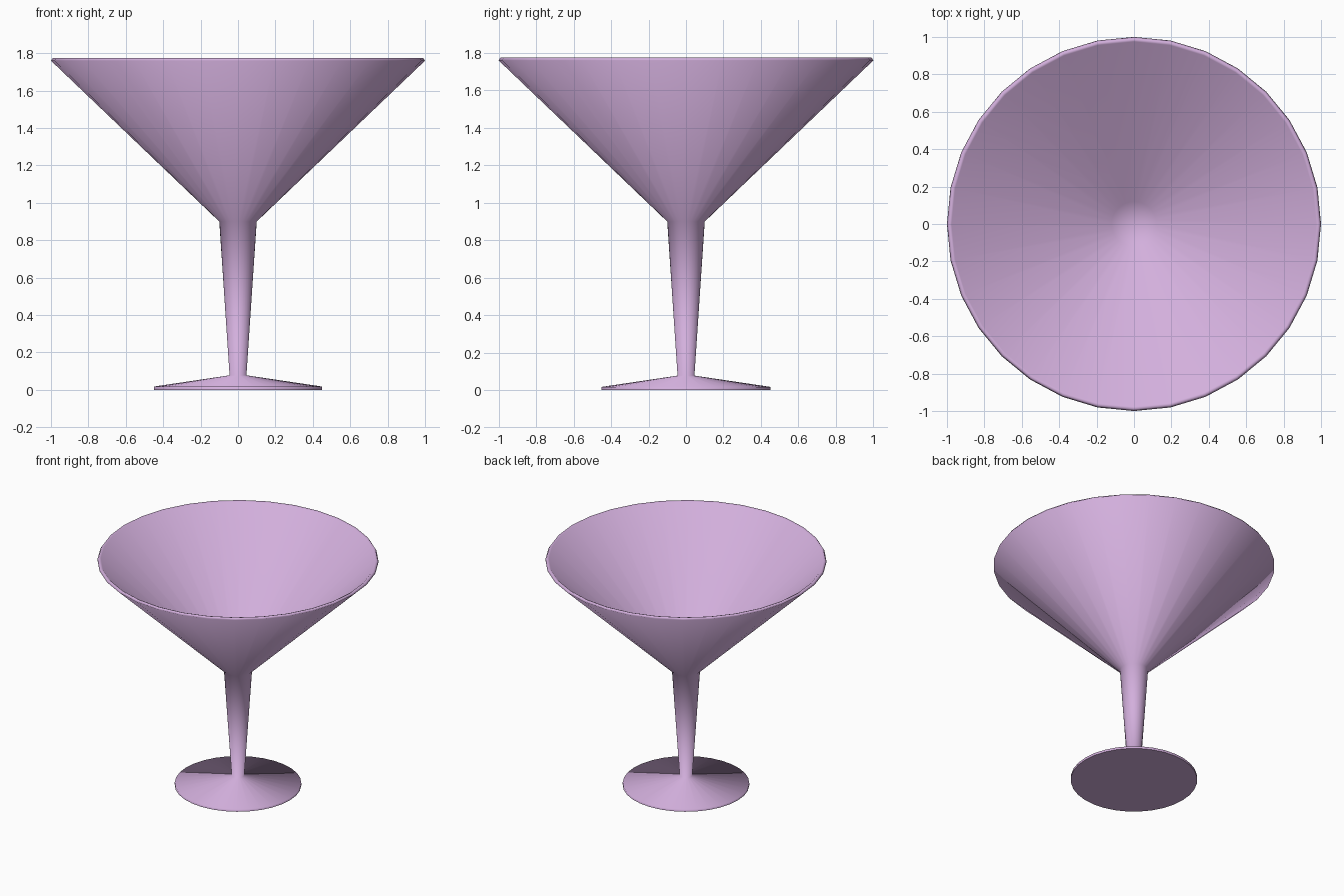
import bpy
import bmesh
import math

SEGMENTS = 32

cube = bpy.data.objects.get("Cube")
if cube:
    bpy.data.objects.remove(cube, do_unlink=True)

# Single flat colour
lilac = bpy.data.materials.new("lilac")
lilac.use_nodes = True
colour = (0.65, 0.43, 0.72, 1)
lilac.diffuse_color = colour
lilac.node_tree.nodes["Principled BSDF"].inputs["Base Color"].default_value = colour

# Half section as (radius, height), from under the foot to the inside of the bowl
foot = [(0, 0), (0.45, 0), (0.45, 0.018)]
stem = [(0.045, 0.078), (0.1, 0.9)]
rim = [(1.0, 1.76), (0.99, 1.775), (0.975, 1.77)]
bowl_inside = [(0.12, 0.95), (0, 0.925)]
profile = foot + stem + rim + bowl_inside

# Turn the section around the vertical axis
bm = bmesh.new()
verts = [bm.verts.new((r, 0, z)) for r, z in profile]
edges = [bm.edges.new(pair) for pair in zip(verts, verts[1:])]
bmesh.ops.spin(bm, geom=verts + edges, cent=(0, 0, 0), axis=(0, 0, 1),
               angle=math.tau, steps=SEGMENTS, use_merge=True)
bmesh.ops.remove_doubles(bm, verts=bm.verts, dist=0.0005)
bmesh.ops.recalc_face_normals(bm, faces=bm.faces)

# Smooth everywhere except the crease around the underside of the foot
for face in bm.faces:
    face.smooth = True
for edge in bm.edges:
    on_floor = [abs(f.calc_center_median().z) < 0.001 for f in edge.link_faces]
    edge.smooth = len(set(on_floor)) == 1

mesh = bpy.data.meshes.new("cocktail_glass")
bm.to_mesh(mesh)
bm.free()
mesh.materials.append(lilac)
glass = bpy.data.objects.new("cocktail_glass", mesh)
bpy.context.collection.objects.link(glass)
